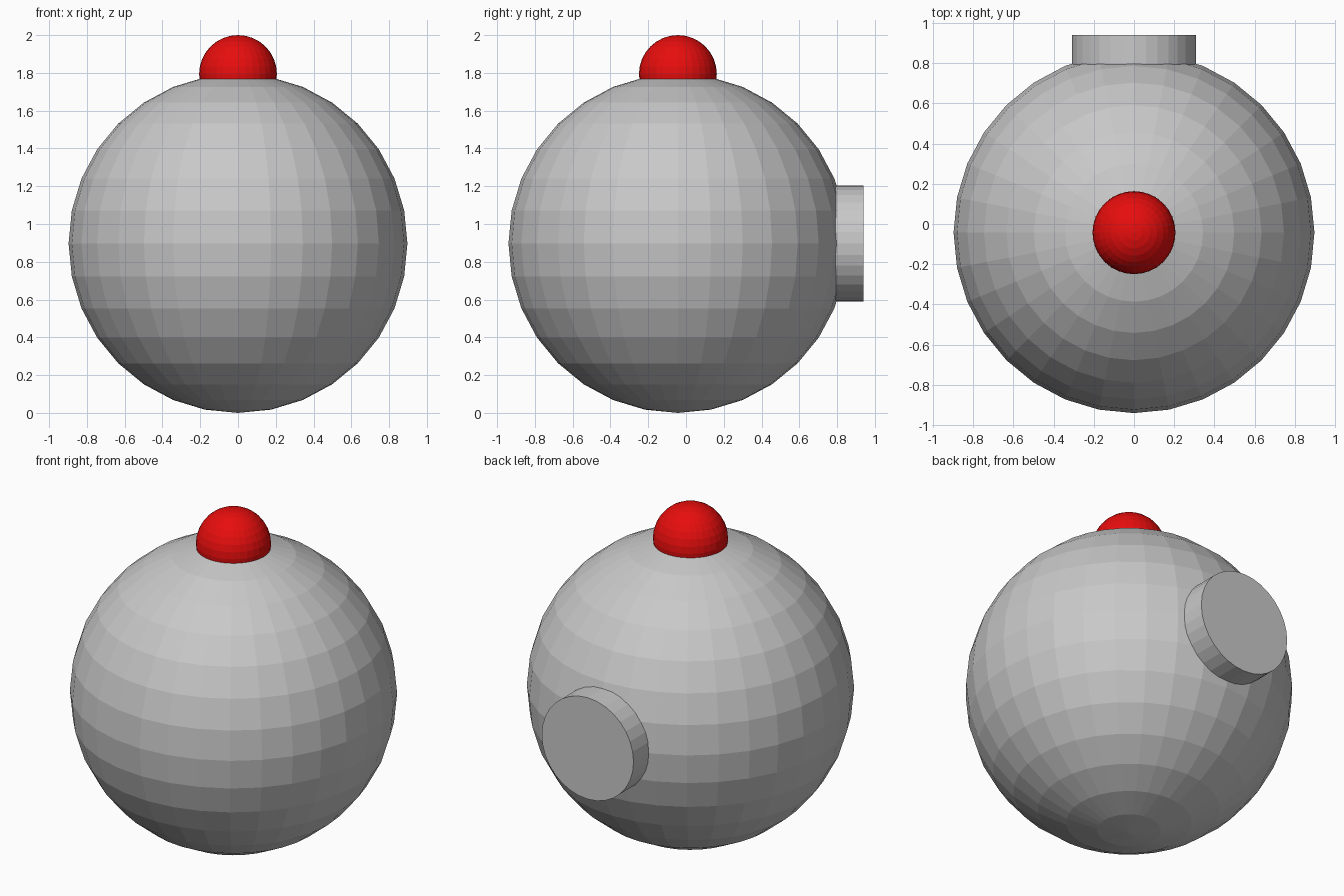
import bpy, math

if "Cube" in bpy.data.objects:
    bpy.data.objects.remove(bpy.data.objects["Cube"])

R = 0.897            # body radius
CY = -0.043          # body centre in y


def material(name, colour):
    m = bpy.data.materials.new(name)
    m.diffuse_color = (*colour, 1.0)
    m.use_nodes = True
    m.node_tree.nodes["Principled BSDF"].inputs["Base Color"].default_value = m.diffuse_color
    return m


def finish(name, mat):
    ob = bpy.context.object
    ob.name = name
    ob.data.materials.append(mat)
    bpy.ops.object.shade_flat()
    return ob


grey = material("grey", (0.58, 0.58, 0.58))
red = material("red", (0.8, 0.004, 0.004))

# Faceted round body
bpy.ops.mesh.primitive_uv_sphere_add(segments=32, ring_count=16, radius=R,
                                     location=(0, CY, R))
finish("body", grey)

# Red button centred on the top pole
bpy.ops.mesh.primitive_uv_sphere_add(segments=32, ring_count=16, radius=2 - 2 * R,
                                     location=(0, CY, 2 * R))
finish("top_button", red)

# Short round port set into the back
back, front = 0.94, 0.76
bpy.ops.mesh.primitive_cylinder_add(vertices=32, radius=0.307, depth=back - front,
                                    location=(0, (back + front) / 2, R),
                                    rotation=(math.pi / 2, 0, 0))
finish("back_port", grey)
